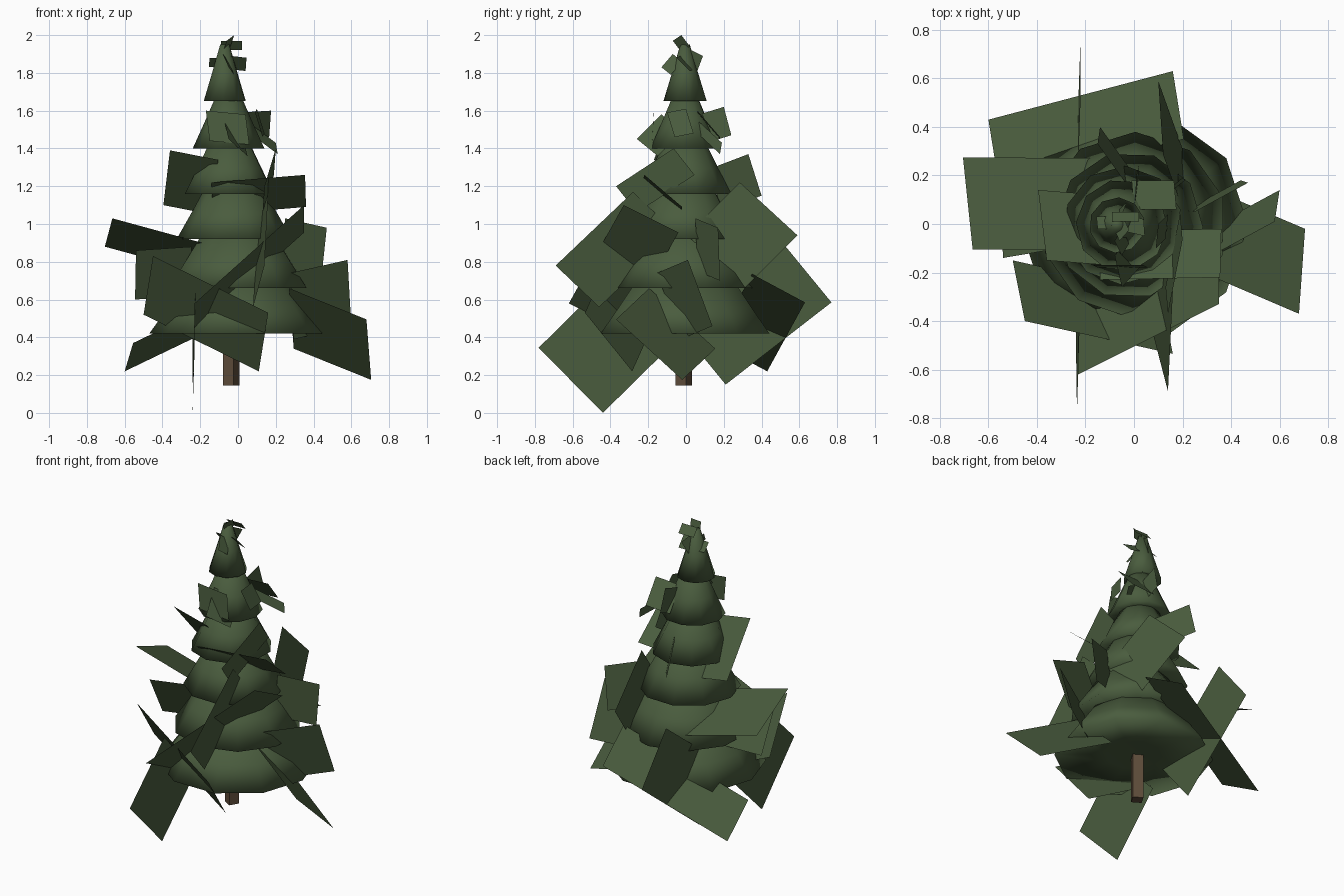
import bpy, bmesh, math
from mathutils import Vector


def material(name, rgb):
    m = bpy.data.materials.new(name)
    m.diffuse_color = (*rgb, 1)
    return m


GREEN = material("needle green", (0.068, 0.108, 0.048))
BROWN = material("bark brown", (0.11, 0.072, 0.042))


def add_object(name, verts, faces, mat, smooth=False):
    me = bpy.data.meshes.new(name)
    me.from_pydata(verts, [], faces)
    me.materials.append(mat)
    me.polygons.foreach_set("use_smooth", [smooth] * len(me.polygons))
    me.update()
    ob = bpy.data.objects.new(name, me)
    bpy.context.collection.objects.link(ob)
    return ob


def lathe(name, rings, sides, mat, turn=0.0, smooth=False):
    """Closed body through rings of (centre x, centre y, z, radius)."""
    verts, faces = [], []
    for x, y, z, r in rings:
        for i in range(sides):
            a = turn + math.tau * i / sides
            verts.append((x + r * math.cos(a), y + r * math.sin(a), z))
    for k in range(len(rings) - 1):
        for i in range(sides):
            j = (i + 1) % sides
            faces.append((k * sides + i, k * sides + j,
                          (k + 1) * sides + j, (k + 1) * sides + i))
    faces.append(tuple(reversed(range(sides))))
    last = (len(rings) - 1) * sides
    faces.append(tuple(range(last, last + sides)))
    return add_object(name, verts, faces, mat, smooth)


def card(name, a, b, c):
    """Flat four-cornered branch spray: corner a with neighbours b and c."""
    a, b, c = Vector(a), Vector(b), Vector(c)
    return add_object(name, [a, b, b + c - a, c], [(0, 1, 2, 3)], GREEN)


# Trunk
lathe("trunk", [(-0.035, -0.012, 0.145, 0.045), (-0.035, -0.012, 0.50, 0.045)],
      4, BROWN, turn=0.25)

# Foliage skirts: centre x, bottom z, bottom radius, top z, top radius
tiers = [(0.0, 0.42, 0.47, 0.70, 0.27),
         (0.0, 0.66, 0.385, 0.96, 0.19),
         (-0.02, 0.92, 0.305, 1.20, 0.15),
         (-0.045, 1.16, 0.245, 1.43, 0.11),
         (-0.05, 1.40, 0.19, 1.67, 0.07),
         (-0.07, 1.65, 0.115, 1.95, 0.025)]
for n, (x, z0, r0, z1, r1) in enumerate(tiers):
    h = z1 - z0
    lathe(f"foliage_skirt_{n + 1}",
          [(x, -0.005, z0 + 0.06 * h, r0 * 0.35), (x, -0.005, z0, r0),
           (x, -0.005, z0 + 0.5 * h, r0 * 0.49 + r1 * 0.51),
           (x, -0.005, z1, r1)],
          10, GREEN, turn=0.3 * n, smooth=True)

# Lowest sprays
card("low_spray_back", (-0.60, 0.43, 0.22), (0.16, 0.63, 0.585), (-0.555, 0.15, 0.37))
card("low_spray_right", (0.705, -0.02, 0.175), (0.68, -0.37, 0.495), (0.295, 0.155, 0.34))
card("low_spray_front", (-0.45, -0.40, 0.83), (-0.50, -0.15, 0.52), (0.16, -0.535, 0.53))
card("low_spray_front_left", (-0.235, -0.78, 0.345), (-0.24, -0.44, 0.0), (-0.225, -0.44, 0.68))
card("low_spray_back_left", (-0.22, 0.77, 0.585), (-0.24, 0.21, 0.15), (-0.22, 0.52, 0.89))

# Second row of sprays
card("wide_spray_front", (-0.23, -0.62, 0.58), (0.35, -0.33, 1.10), (-0.23, -0.33, 0.435))
card("mid_spray_right", (0.58, 0.01, 0.81), (0.60, 0.14, 0.46), (0.275, -0.155, 0.74))
card("mid_spray_right_back", (0.47, 0.17, 0.98), (0.44, 0.18, 0.70), (0.25, 0.05, 1.03))
card("mid_spray_left", (-0.545, 0.0, 0.60), (-0.54, -0.14, 0.86), (-0.25, 0.05, 0.62))

# Third row of sprays
card("upper_spray_left", (-0.705, 0.275, 0.88), (-0.665, -0.105, 1.03), (-0.045, 0.27, 0.70))
card("upper_spray_back", (0.10, 0.59, 0.94), (0.12, 0.285, 1.22), (0.20, 0.31, 0.66))
card("upper_spray_front", (0.14, -0.69, 0.78), (0.16, -0.28, 1.17), (0.08, -0.46, 0.56))

# Fourth row of sprays
card("high_spray_left", (-0.395, 0.14, 1.10), (-0.36, -0.15, 1.39), (-0.14, 0.12, 1.05))
card("high_spray_front", (0.355, -0.22, 1.26), (0.36, -0.02, 1.09), (-0.14, -0.23, 1.22))
card("high_spray_back", (-0.15, 0.33, 1.37), (-0.14, 0.40, 1.15), (0.0, 0.12, 1.29))
card("high_spray_side", (0.14, -0.37, 1.20), (0.20, -0.065, 1.40), (0.13, -0.26, 1.06))

# Fifth row of sprays
card("peak_spray_back", (0.01, 0.20, 1.62), (0.02, 0.24, 1.47), (0.0, 0.04, 1.57))
card("peak_spray_front", (-0.17, -0.17, 1.60), (0.04, -0.17, 1.58), (-0.15, -0.18, 1.44))
card("peak_spray_front_right", (-0.05, -0.26, 1.45), (-0.08, -0.13, 1.58), (0.05, -0.15, 1.36))
card("peak_spray_right", (0.175, 0.06, 1.60), (0.165, 0.18, 1.46), (0.0, 0.06, 1.59))
card("peak_spray_tip", (0.04, 0.06, 1.55), (0.20, 0.19, 1.43), (0.05, 0.05, 1.49))
card("peak_spray_side", (0.09, -0.10, 1.59), (0.10, 0.0, 1.61), (0.13, -0.06, 1.46))

# Small sprays round the crown
card("crown_spray_top", (-0.02, -0.025, 2.0), (-0.06, -0.07, 1.97), (-0.04, 0.02, 1.94))
card("crown_spray_cap", (-0.09, 0.01, 1.97), (0.02, 0.01, 1.97), (-0.09, 0.05, 1.92))
card("crown_spray_left", (-0.155, 0.03, 1.83), (-0.15, -0.02, 1.88), (-0.07, 0.03, 1.83))
card("crown_spray_right", (0.045, -0.05, 1.88), (0.04, 0.02, 1.81), (-0.04, -0.03, 1.89))
card("crown_spray_front", (-0.05, -0.13, 1.83), (-0.08, -0.07, 1.90), (-0.02, -0.08, 1.79))
card("crown_spray_back", (-0.03, 0.09, 1.89), (-0.06, 0.06, 1.81), (-0.06, 0.01, 1.93))
